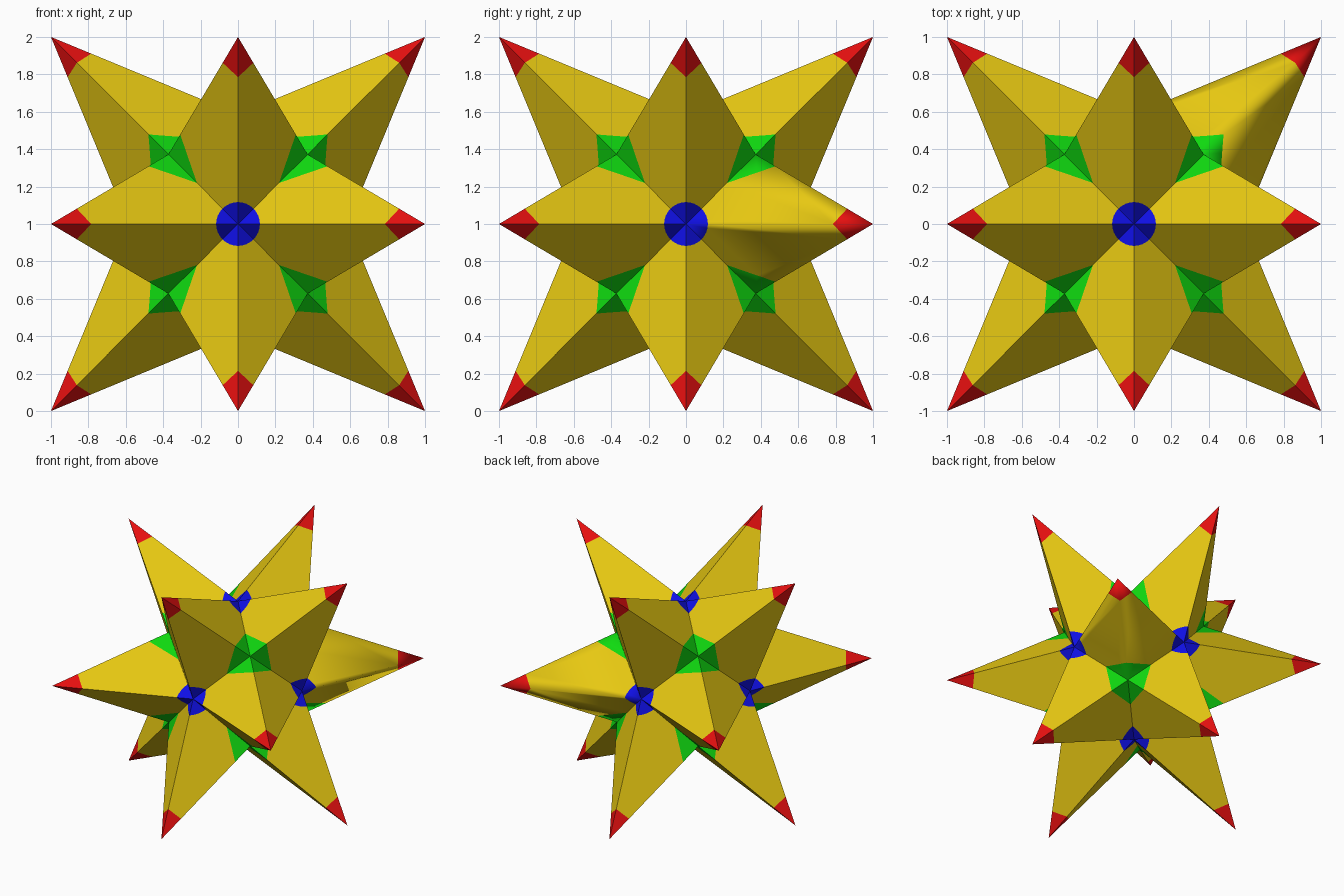
import bpy, bmesh, math
from itertools import product
from mathutils import Vector

if "Cube" in bpy.data.objects:
    bpy.data.objects.remove(bpy.data.objects["Cube"])

A = 0.372    # green pit coordinate on each axis
B = 0.586    # blue pit distance along an axis
R = 0.117    # blue disc radius
CENTRE = Vector((0, 0, 1))

# Colours
mats = {}
mesh = bpy.data.meshes.new("star")
for i, (name, col) in enumerate({
        "yellow": (0.80, 0.58, 0.006), "red": (0.80, 0.005, 0.005),
        "blue": (0.005, 0.005, 0.80), "green": (0.005, 0.70, 0.005)}.items()):
    m = bpy.data.materials.new(name)
    m.diffuse_color = (*col, 1)
    m.use_nodes = True
    m.node_tree.nodes["Principled BSDF"].inputs["Base Color"].default_value = m.diffuse_color
    mesh.materials.append(m)
    mats[name] = i

bm = bmesh.new()


def face(points, colour, out, smooth):
    """Planar face wound to point away from the centre."""
    n = Vector((0, 0, 0))
    for p, q in zip(points, points[1:] + points[:1]):
        n += p.cross(q)
    if n.dot(out) < 0:
        points = points[::-1]
    f = bm.faces.new([bm.verts.new(p + CENTRE) for p in points])
    f.material_index = mats[colour]
    f.smooth = smooth


def spike_side(T, P, G, smooth):
    """One triangle from tip T to blue pit P and green pit G, with painted corners."""
    out = T + P + G
    tb, tg = T.lerp(P, 0.215), T.lerp(G, 0.22)
    gt, gb = G.lerp(T, 0.17), G.lerp(P, 0.41)
    gm = G + 0.155 * (P - G) + 0.105 * (T - G)
    arc = []
    for k in range(5):
        th = math.radians(45 * k / 4)
        arc.append(P + R * (math.cos(th) - math.sin(th)) * (T - P)
                   + R * math.sin(th) / A * (G - P))
    face([T, tb, tg], "red", out, smooth)
    face([P] + arc, "blue", out, smooth)
    face([G, gb, gm, gt], "green", out, smooth)
    face([tb] + arc + [gb, gm, gt, tg], "yellow", out, smooth)


# Twelve four-sided spikes at the edge midpoints of a cube
for zero in range(3):
    i, j = [k for k in range(3) if k != zero]
    for si, sj in product((-1, 1), repeat=2):
        T = Vector((0, 0, 0))
        T[i], T[j] = si, sj
        smooth = tuple(T) == (1, 1, 0)      # one spike is softly shaded
        for axis, s in product((i, j), (-1, 1)):
            P = Vector((0, 0, 0))
            P[axis] = B * T[axis]
            G = T * A
            G[zero] = s * A
            spike_side(T, P, G, smooth)

bmesh.ops.remove_doubles(bm, verts=bm.verts, dist=1e-4)
bm.to_mesh(mesh)
bm.free()
star = bpy.data.objects.new("star", mesh)
bpy.context.collection.objects.link(star)
